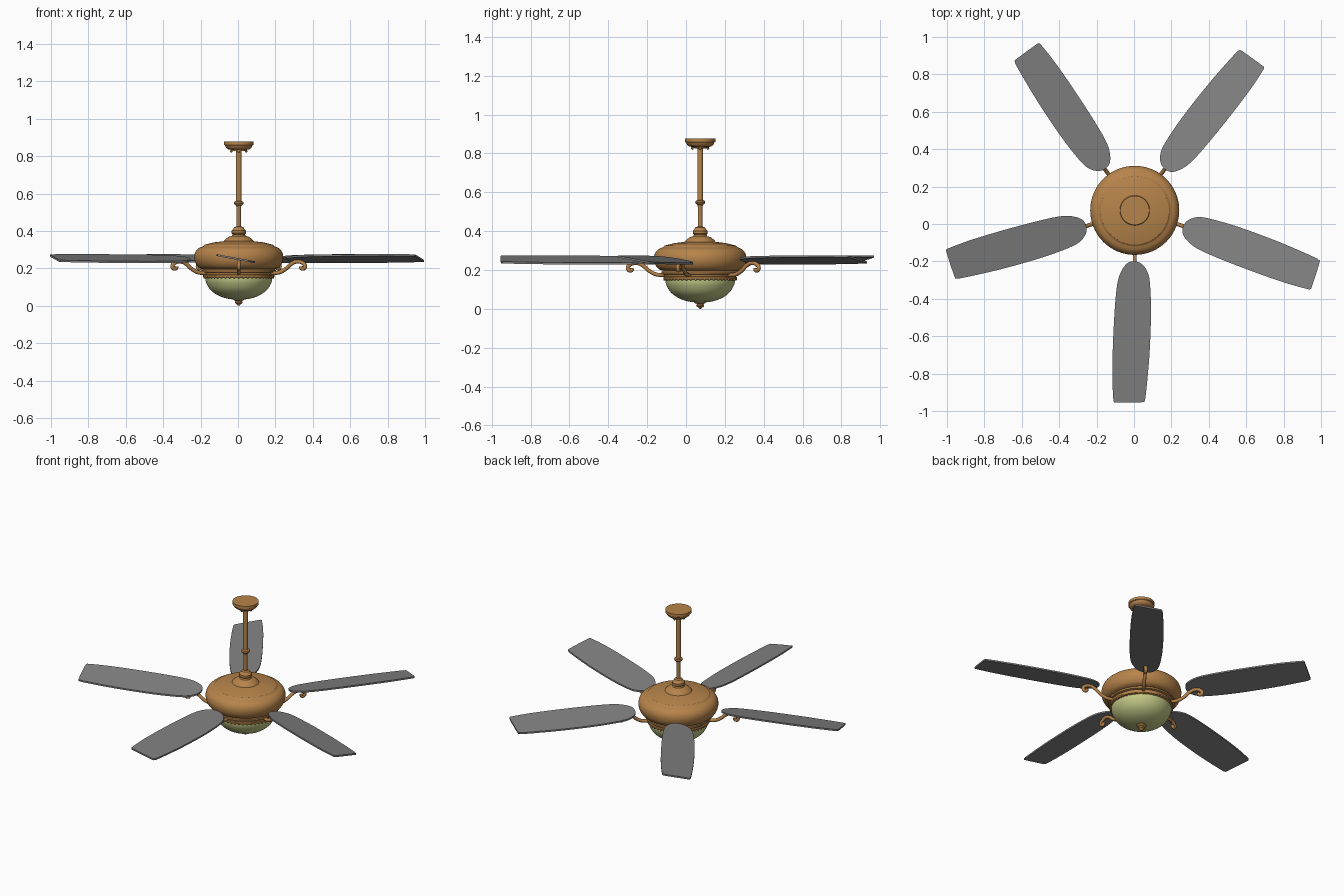
import bpy, bmesh
from math import sin, cos, tan, pi, radians
from mathutils import Vector, Matrix

if "Cube" in bpy.data.objects:
    bpy.data.objects.remove(bpy.data.objects["Cube"])

HUB = Vector((0.004, 0.073, 0.0))


def material(name, rgb):
    m = bpy.data.materials.new(name)
    m.diffuse_color = (*rgb, 1)
    m.use_nodes = True
    m.node_tree.nodes["Principled BSDF"].inputs["Base Color"].default_value = m.diffuse_color
    return m


BRONZE = material("bronze", (0.47, 0.23, 0.07))
GLASS = material("olive_glass", (0.55, 0.58, 0.24))
DARK = material("blade_grey", (0.22, 0.22, 0.22))


def smooth_path(pts, n=5, closed=False):
    """Catmull-Rom curve through 2D points."""
    p = [Vector(q) for q in pts]
    k = len(p)
    get = (lambda i: p[i % k]) if closed else (lambda i: p[max(0, min(k - 1, i))])
    out = []
    for i in range(k if closed else k - 1):
        a, b, c, d = get(i - 1), get(i), get(i + 1), get(i + 2)
        for j in range(n):
            t = j / n
            out.append(0.5 * (2 * b + (c - a) * t + (2 * a - 5 * b + 4 * c - d) * t * t
                              + (3 * b - a - 3 * c + d) * t ** 3))
    return out if closed else out + [p[-1]]


def finish(name, mesh, mat, angle=0, sharp=35):
    mesh.materials.clear()
    mesh.materials.append(mat)
    mesh.shade_smooth()
    mesh.set_sharp_from_angle(angle=radians(sharp))
    ob = bpy.data.objects.new(name, mesh)
    ob.location = HUB
    ob.rotation_euler.z = angle
    bpy.context.collection.objects.link(ob)
    return ob


def from_bmesh(name, bm, mat, **kw):
    bmesh.ops.recalc_face_normals(bm, faces=bm.faces)
    mesh = bpy.data.meshes.new(name)
    bm.to_mesh(mesh)
    bm.free()
    return finish(name, mesh, mat, **kw)


def lathe(name, profile, mat, segs=64):
    """Revolve (radius, z) points about the hub axis, closing both ends."""
    bm = bmesh.new()
    rings = [[bm.verts.new((r * cos(2 * pi * i / segs), r * sin(2 * pi * i / segs), z))
              for i in range(segs)] for r, z in profile]
    for a, b in zip(rings, rings[1:]):
        for i in range(segs):
            j = (i + 1) % segs
            bm.faces.new((a[i], a[j], b[j], b[i]))
    bm.faces.new(rings[0])
    bm.faces.new(rings[-1])
    return from_bmesh(name, bm, mat)


def beads(name, count, radius, z, size, mat):
    bm = bmesh.new()
    for i in range(count):
        a = 2 * pi * i / count
        bmesh.ops.create_uvsphere(bm, u_segments=10, v_segments=6, radius=size,
                                  matrix=Matrix.Translation((radius * cos(a), radius * sin(a), z)))
    return from_bmesh(name, bm, mat)


# Ceiling canopy with screws
lathe("ceiling_canopy", [(0.078, 0.877), (0.078, 0.86), (0.073, 0.857), (0.068, 0.845),
                         (0.058, 0.837), (0.045, 0.834), (0.045, 0.828), (0.015, 0.826)], BRONZE)
beads("canopy_screws", 4, 0.04, 0.826, 0.007, BRONZE)

# Down rod, collar and coupler
lathe("down_rod", [(0.015, 0.835), (0.015, 0.56), (0.024, 0.556), (0.026, 0.548), (0.022, 0.541),
                   (0.014, 0.535), (0.0115, 0.52), (0.0115, 0.40)], BRONZE, 32)
lathe("rod_coupler", [(0.012, 0.424), (0.024, 0.42), (0.03, 0.41), (0.038, 0.402), (0.038, 0.388),
                      (0.032, 0.382), (0.036, 0.376), (0.036, 0.36)], BRONZE, 40)

# Motor housing
body = [(0.036, 0.374), (0.055, 0.368), (0.07, 0.357), (0.08, 0.345), (0.13, 0.339), (0.183, 0.326)]
body += smooth_path([(0.19, 0.318), (0.215, 0.307), (0.232, 0.287), (0.238, 0.26),
                     (0.232, 0.23), (0.215, 0.206), (0.19, 0.196)], 4)
lathe("motor_housing", body, BRONZE, 80)

# Light ring and its beading
lathe("light_ring", [(0.15, 0.2), (0.19, 0.197), (0.199, 0.191), (0.199, 0.18), (0.186, 0.177),
                     (0.183, 0.166), (0.19, 0.163), (0.19, 0.154), (0.178, 0.15), (0.15, 0.15)],
      BRONZE, 80)
beads("ring_beading", 48, 0.184, 0.151, 0.0055, BRONZE)

# Glass bowl and finial
lathe("glass_bowl", smooth_path([(0.18, 0.157), (0.175, 0.125), (0.152, 0.086), (0.112, 0.056),
                                 (0.06, 0.038), (0.005, 0.032)], 5), GLASS)
lathe("bowl_finial", [(0.03, 0.042), (0.031, 0.034), (0.025, 0.028), (0.016, 0.025), (0.021, 0.02),
                      (0.018, 0.012), (0.009, 0.007), (0.006, 0.001), (0.002, 0.0)], BRONZE, 32)

# Blade: outline of (outward, sideways), pitched about its length
outline = [(0.273, -0.005), (0.285, 0.035), (0.33, 0.069), (0.40, 0.082), (0.55, 0.087),
           (0.75, 0.08), (0.9, 0.068), (1.0, 0.057), (1.018, 0.051), (1.026, 0.038),
           (1.027, -0.095), (1.023, -0.11), (1.005, -0.115), (0.88, -0.12), (0.7, -0.116),
           (0.5, -0.105), (0.38, -0.091), (0.32, -0.069), (0.283, -0.04)]
edge = smooth_path(outline, 4, True)


def make_blade(name, angle):
    bm = bmesh.new()
    low, high = ([bm.verts.new((x, y, 0.252 - (y + 0.017) * tan(radians(10.5)) + h))
                  for x, y in edge] for h in (-0.005, 0.005))
    bm.faces.new(low)
    bm.faces.new(high)
    for i in range(len(edge)):
        j = (i + 1) % len(edge)
        bm.faces.new((low[i], low[j], high[j], high[i]))
    from_bmesh(name, bm, DARK, angle=angle)


# Scrolled arm swept along a path of (outward, height)
arm_path = smooth_path([(0.165, 0.176), (0.22, 0.176), (0.26, 0.194), (0.295, 0.223), (0.325, 0.236),
                        (0.356, 0.231), (0.373, 0.214), (0.367, 0.199), (0.353, 0.199),
                        (0.35, 0.21)], 5)


def make_arm(name, angle):
    cu = bpy.data.curves.new(name, 'CURVE')
    cu.dimensions = '3D'
    cu.bevel_depth = 0.0105
    cu.bevel_resolution = 3
    cu.use_fill_caps = True
    sp = cu.splines.new('POLY')
    sp.points.add(len(arm_path) - 1)
    for pt, (x, z) in zip(sp.points, arm_path):
        pt.co = (x, 0, z, 1)
    tmp = bpy.data.objects.new(name + "_path", cu)
    bpy.context.collection.objects.link(tmp)
    dg = bpy.context.evaluated_depsgraph_get()
    mesh = bpy.data.meshes.new_from_object(tmp.evaluated_get(dg))
    bpy.data.objects.remove(tmp)
    finish(name, mesh, BRONZE, angle=angle, sharp=60)


for k in range(5):
    a = radians(-90 + 72 * k)
    make_blade(f"blade_{k + 1}", a)
    make_arm(f"blade_arm_{k + 1}", a)
